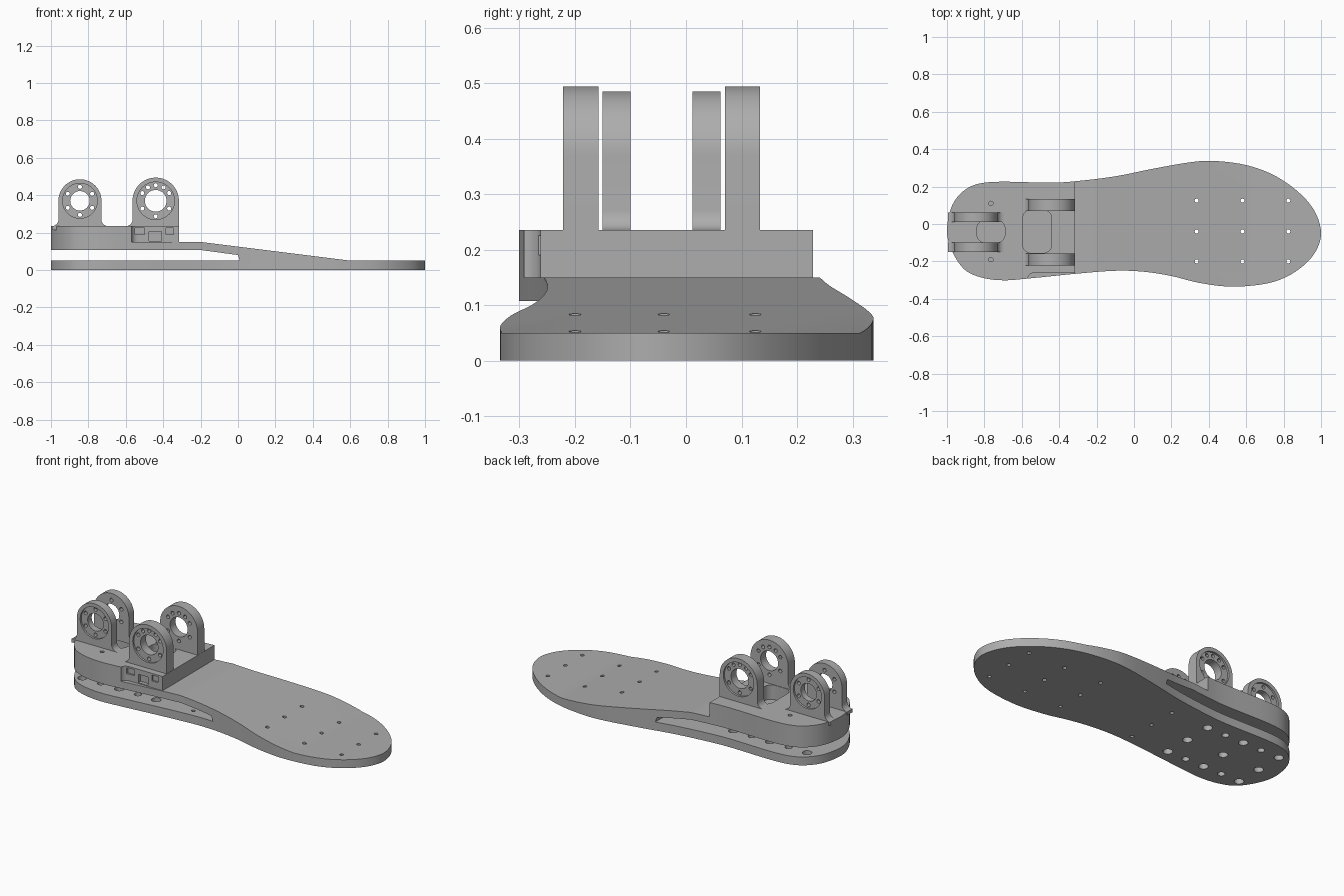
import bpy, bmesh
from math import sin, cos, pi, radians
from mathutils import Vector

cube = bpy.data.objects.get("Cube")
if cube:
    bpy.data.objects.remove(cube, do_unlink=True)

GREY = (0.42, 0.42, 0.42, 1)
mat = bpy.data.materials.new("plain grey")
mat.use_nodes = True
mat.diffuse_color = GREY
mat.node_tree.nodes["Principled BSDF"].inputs["Base Color"].default_value = GREY


def make(name, bm):
    bmesh.ops.recalc_face_normals(bm, faces=bm.faces)
    me = bpy.data.meshes.new(name)
    bm.to_mesh(me)
    bm.free()
    ob = bpy.data.objects.new(name, me)
    bpy.context.collection.objects.link(ob)
    me.materials.append(mat)
    return ob


def add_prism(bm, pts, lo, hi, axis="z"):
    """Extrude a 2D profile along z (points are x,y) or along y (points are x,z)."""
    if axis == "z":
        vs = [bm.verts.new((a, b, lo)) for a, b in pts]
        move = Vector((0, 0, hi - lo))
    else:
        vs = [bm.verts.new((a, lo, b)) for a, b in pts]
        move = Vector((0, hi - lo, 0))
    face = bm.faces.new(vs)
    ext = bmesh.ops.extrude_face_region(bm, geom=[face])
    bmesh.ops.translate(bm, vec=move, verts=[v for v in ext["geom"] if isinstance(v, bmesh.types.BMVert)])


def arc(cx, cy, r, a0, a1, n):
    return [(cx + r * cos(radians(a0 + (a1 - a0) * i / n)),
             cy + r * sin(radians(a0 + (a1 - a0) * i / n))) for i in range(n + 1)]


def circle(cx, cy, r, n=20):
    return arc(cx, cy, r, 0, 360, n)[:-1]


def box(x0, x1, y0, y1):
    return [(x0, y0), (x1, y0), (x1, y1), (x0, y1)]


def round_box(x0, x1, y0, y1, r):
    return (arc(x1 - r, y1 - r, r, 0, 90, 6) + arc(x0 + r, y1 - r, r, 90, 180, 6)
            + arc(x0 + r, y0 + r, r, 180, 270, 6) + arc(x1 - r, y0 + r, r, 270, 360, 6))


def smooth_loop(pts, steps=5):
    """Closed Catmull-Rom curve through the points."""
    out, n = [], len(pts)
    for i in range(n):
        a, b, c, d = (Vector(pts[(i + k) % n]) for k in (-1, 0, 1, 2))
        for s in range(steps):
            t = s / steps
            out.append(tuple(0.5 * (2 * b + (c - a) * t + (2 * a - 5 * b + 4 * c - d) * t * t
                                    + (3 * b - a - 3 * c + d) * t ** 3)))
    return out


def boolean(ob, shapes, op="DIFFERENCE"):
    """Apply each group of (points, lo, hi, axis) prisms as one cutter."""
    bm = bmesh.new()
    for s in shapes:
        add_prism(bm, *s)
    cutter = make("cutter", bm)
    cutter.hide_render = True
    mod = ob.modifiers.new("cut", "BOOLEAN")
    mod.operation, mod.object, mod.solver = op, cutter, "EXACT"
    bpy.context.view_layer.objects.active = ob
    bpy.ops.object.modifier_apply(modifier=mod.name)
    bpy.data.objects.remove(cutter, do_unlink=True)


def shade(ob):
    bpy.ops.object.select_all(action="DESELECT")
    ob.select_set(True)
    bpy.context.view_layer.objects.active = ob
    bpy.ops.object.shade_smooth_by_angle(angle=radians(30))


# Foot sole: footprint outline crossed with the side profile
OUTLINE = [(-1, -.04), (-.98, .08), (-.93, .16), (-.85, .21), (-.72, .226), (-.45, .221),
           (-.3, .23), (-.1, .255), (.1, .295), (.3, .33), (.43, .337), (.6, .315),
           (.75, .26), (.88, .17), (.965, .07), (1, -.04), (.98, -.13), (.92, -.21),
           (.82, -.28), (.7, -.32), (.52, -.335), (.35, -.315), (.2, -.278), (.05, -.255),
           (-.1, -.25), (-.3, -.265), (-.55, -.29), (-.7, -.301), (-.82, -.285),
           (-.91, -.24), (-.975, -.14)]
PROFILE = [(-1.1, 0), (1.1, 0), (1.1, .05), (.6, .05), (-.2, .15), (-.315, .15), (-.315, .235),
           (-1.1, .235), (-1.1, .107), (-.2, .107), (0, .08), (.01, .05), (-1.1, .05)]
bm = bmesh.new()
add_prism(bm, smooth_loop(OUTLINE), -.1, .4)
sole = make("foot_sole", bm)
boolean(sole, [(PROFILE, -.5, .5, "y")], "INTERSECT")

# Screw holes: toe grid, arch row, heel drain holes, mounting holes on the heel block
ROWS = (.125, -.04, -.2)
holes = [(circle(x, y, .011, 12), -.1, .2) for x in (.335, .58, .825) for y in ROWS]
holes += [(circle(-.155, y, .011, 12), -.1, .08) for y in ROWS]
for i in range(5):
    x = -.4 - .122 * i
    for y in ROWS:
        if y != -.04 or i % 2 == 0:
            holes.append((circle(x, y, .026 if i % 2 == 0 else .02), -.1, .08))
holes += [(circle(-.765, y, .012, 12), .18, .3) for y in (.11, -.19)]
# Cable pockets between the brackets
holes.append((round_box(-.595, -.44, -.155, .075, .045), .15, .3))
holes.append((round_box(-.84, -.69, -.1, .02, .045), .15, .3))
boolean(sole, holes)

# Flat step and connector notch on the side of the heel block
step = [(-.2, -.262), (-.535, -.262)] + arc(-.535, -.297, .035, 90, 180, 6) + [(-.57, -.5), (-.2, -.5)]
boolean(sole, [(step, .15, .3)])
boolean(sole, [(box(-.475, -.41, -.4, -.24), .155, .205)])
boolean(sole, [(box(-.55, -.5, -.4, -.252), .19, .225), (box(-.385, -.345, -.4, -.252), .19, .225)])
shade(sole)


def bracket(name, cx, r, y0, y1, outer, hole_r, bolt_r, angles, right_fillet):
    """Upright lug with a round bore, bolt circle and outer counterbore."""
    cz, base, f = .37, .235, .035
    pts = arc(cx, cz, r, 0, 180, 36)
    pts += arc(cx - r - f, base + f, f, 0, -90, 6) + [(cx - r - f, base - .02)]
    if right_fillet:
        pts += [(cx + r + f, base - .02)] + arc(cx + r + f, base + f, f, 270, 180, 6)
    else:
        pts += [(cx + r, base - .02)]
    bm = bmesh.new()
    add_prism(bm, pts, y0, y1, "y")
    ob = make(name, bm)
    lo, hi = (y0 - .05, y0 + .012) if outer < 0 else (y1 - .012, y1 + .05)
    boolean(ob, [(circle(cx, cz, r * .81, 40), lo, hi, "y")])
    cuts = [(circle(cx, cz, hole_r, 32), y0 - .1, y1 + .1, "y")]
    for a in angles:
        p = radians(a)
        cuts.append((circle(cx + bolt_r * cos(p), cz + bolt_r * sin(p), .011, 12), y0 - .1, y1 + .1, "y"))
    boolean(ob, cuts)
    shade(ob)


# Two pairs of joint brackets
SIX = [30, 90, 150, 210, 270, 330]
bracket("heel_bracket_right", -.845, .115, -.15, -.1, -1, .052, .075, SIX, True)
bracket("heel_bracket_left", -.845, .115, .012, .062, 1, .052, .075, SIX, True)
bracket("ankle_bracket_right", -.44, .124, -.222, -.158, -1, .058, .083, SIX + [60, 120], False)
bracket("ankle_bracket_left", -.44, .124, .07, .133, 1, .058, .083, SIX + [60, 120], False)
